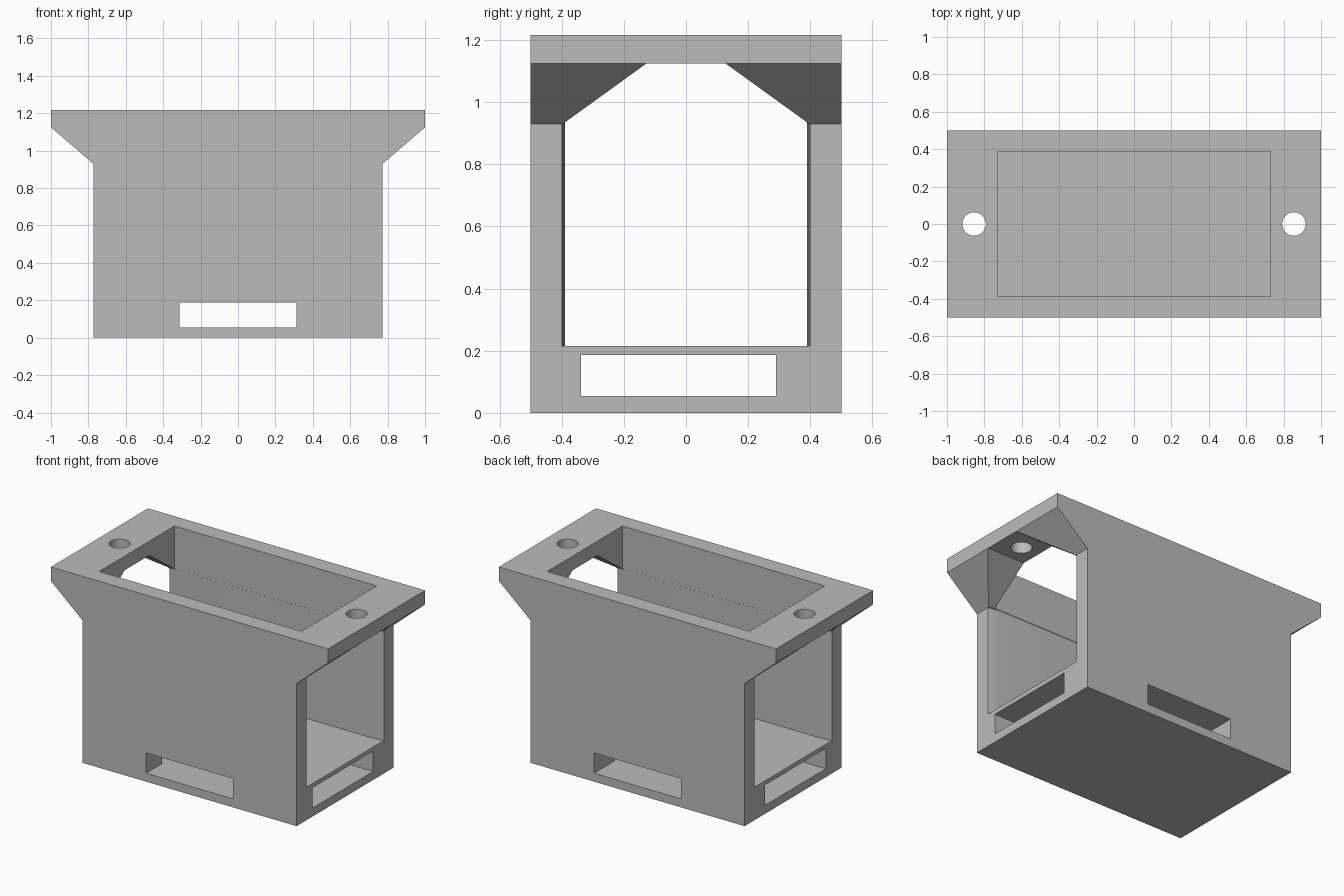
import bpy, bmesh
from math import radians
from mathutils import Matrix, Vector

if "Cube" in bpy.data.objects:
    bpy.data.objects.remove(bpy.data.objects["Cube"], do_unlink=True)

GREY = (0.5, 0.5, 0.5, 1)
mat = bpy.data.materials.new("plain grey")
mat.use_nodes = True
mat.diffuse_color = GREY
mat.node_tree.nodes["Principled BSDF"].inputs["Base Color"].default_value = GREY


def prism(name, points, axis, lo, hi):
    """Extrude a closed 2D profile along one axis between lo and hi."""
    place = {"x": lambda a, b, t: (t, a, b),
             "y": lambda a, b, t: (a, t, b),
             "z": lambda a, b, t: (a, b, t)}[axis]
    bm = bmesh.new()
    base = bm.faces.new([bm.verts.new(place(a, b, lo)) for a, b in points])
    ext = bmesh.ops.extrude_face_region(bm, geom=[base])
    moved = [g for g in ext["geom"] if isinstance(g, bmesh.types.BMVert)]
    bmesh.ops.translate(bm, verts=moved, vec=Vector(place(0, 0, hi - lo)))
    bmesh.ops.recalc_face_normals(bm, faces=bm.faces)
    return finish(name, bm)


def finish(name, bm):
    mesh = bpy.data.meshes.new(name)
    bm.to_mesh(mesh)
    bm.free()
    mesh.materials.append(mat)
    obj = bpy.data.objects.new(name, mesh)
    bpy.context.collection.objects.link(obj)
    return obj


def rect(a0, a1, b0, b1):
    return [(a0, b0), (a1, b0), (a1, b1), (a0, b1)]


def mirrored(half):
    """Complete a profile that is symmetric about its first coordinate."""
    return half + [(-a, b) for a, b in reversed(half)]


def cut(obj, cutter):
    cutter.hide_render = True
    mod = obj.modifiers.new(cutter.name, "BOOLEAN")
    mod.operation, mod.solver, mod.object = "DIFFERENCE", "EXACT", cutter
    bpy.context.view_layer.objects.active = obj
    bpy.ops.object.modifier_apply(modifier=mod.name)
    bpy.data.objects.remove(cutter, do_unlink=True)


TOP, RIM, SHOULDER, FLOOR = 1.217, 1.125, 0.93, 0.215

# Box with flared shoulders and a flange around the top
housing = prism("housing", mirrored([(0.773, 0), (0.773, SHOULDER), (1, RIM), (1, TOP)]),
                "y", -0.5, 0.5)

# Open end passage, leaving tapered gussets under the flange
cut(housing, prism("end_passage", mirrored([(0.39, FLOOR), (0.39, SHOULDER + 0.005), (0.127, RIM)]),
                   "x", -1.2, 1.2))

# Pocket opening through the top
cut(housing, prism("pocket", rect(-0.73, 0.73, -0.388, 0.388), "z", FLOOR, 1.4))

# Slight flare of the side walls at each end
for side in (-1, 1):
    flare = mirrored([(0.38, 0.68), (0.39, 0.70), (0.393, 0.74), (0.4, 0.774), (0.4, 0.8)])
    cut(housing, prism("end_flare", [(side * x, y) for y, x in flare], "z", FLOOR, SHOULDER))

# Crossing slots through the base
cut(housing, prism("long_slot", rect(-0.338, 0.29, 0.055, 0.187), "x", -1.2, 1.2))
cut(housing, prism("cross_slot", rect(-0.313, 0.313, 0.055, 0.187), "y", -0.7, 0.7))

# Screw holes in the flange ends
for side in (-1, 1):
    bm = bmesh.new()
    bmesh.ops.create_cone(bm, cap_ends=True, segments=48, radius1=0.063, radius2=0.063,
                          depth=0.3, matrix=Matrix.Translation((side * 0.855, 0, TOP)))
    cut(housing, finish("screw_hole", bm))

housing.select_set(True)
bpy.context.view_layer.objects.active = housing
bpy.ops.object.shade_smooth_by_angle(angle=radians(20))
